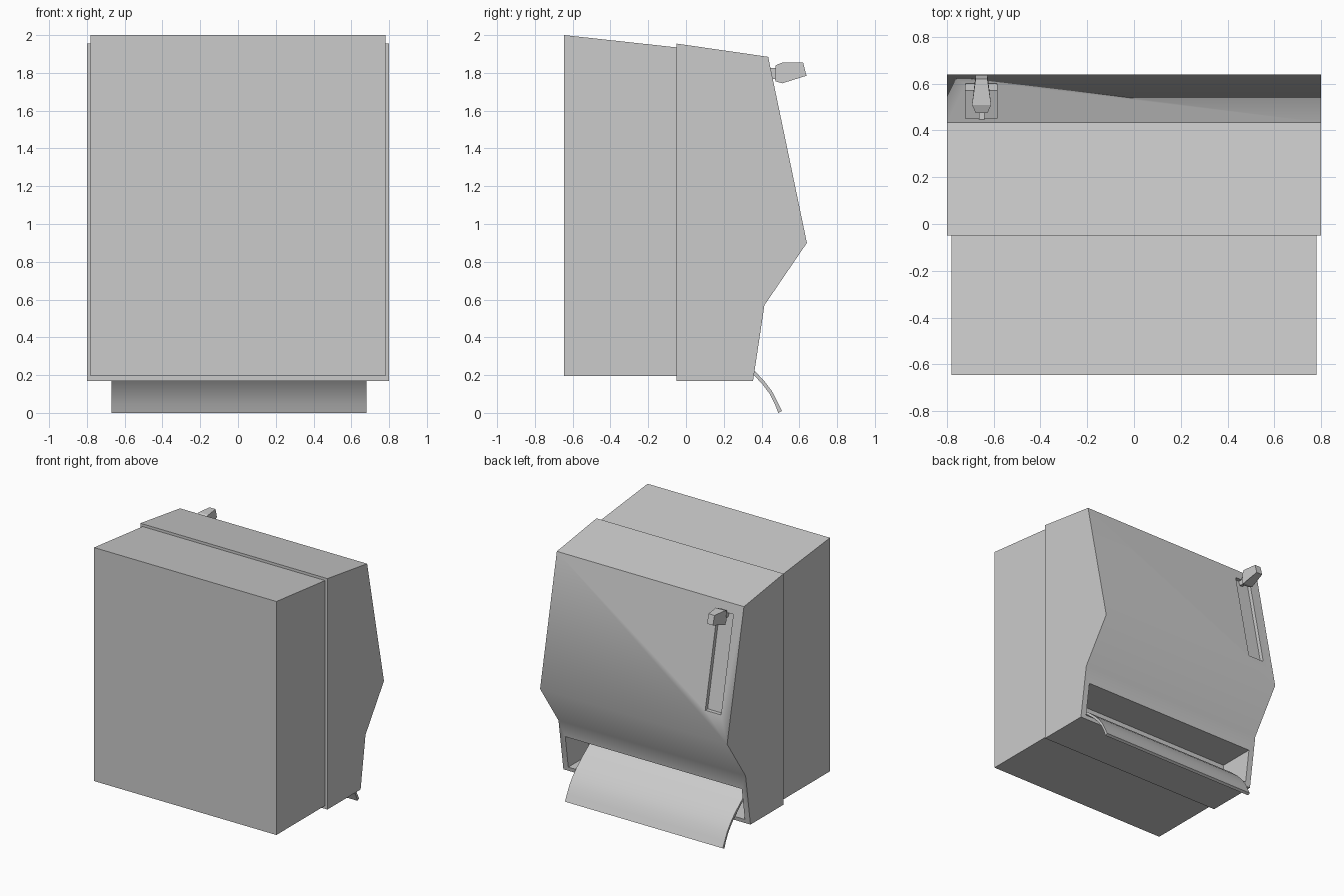
import bpy, bmesh, math

if "Cube" in bpy.data.objects:
    bpy.data.objects.remove(bpy.data.objects["Cube"])

grey = bpy.data.materials.new("light_grey")
grey.diffuse_color = (0.6, 0.6, 0.6, 1)
grey.use_nodes = True
grey.node_tree.nodes["Principled BSDF"].inputs["Base Color"].default_value = grey.diffuse_color


def extrude_profile(name, profile, x0, x1):
    """Solid made by sweeping a (y, z) outline from x0 to x1."""
    bm = bmesh.new()
    face = bm.faces.new([bm.verts.new((x0, y, z)) for y, z in profile])
    new = bmesh.ops.extrude_face_region(bm, geom=[face])["geom"]
    moved = [v for v in new if isinstance(v, bmesh.types.BMVert)]
    bmesh.ops.translate(bm, verts=moved, vec=(x1 - x0, 0, 0))
    bmesh.ops.recalc_face_normals(bm, faces=bm.faces)
    mesh = bpy.data.meshes.new(name)
    bm.to_mesh(mesh)
    bm.free()
    obj = bpy.data.objects.new(name, mesh)
    bpy.context.collection.objects.link(obj)
    mesh.materials.append(grey)
    return obj


def activate(obj):
    bpy.ops.object.select_all(action='DESELECT')
    obj.select_set(True)
    bpy.context.view_layer.objects.active = obj


def cut(obj, cutter):
    activate(obj)
    mod = obj.modifiers.new("cut", 'BOOLEAN')
    mod.operation = 'DIFFERENCE'
    mod.solver = 'EXACT'
    mod.object = cutter
    bpy.ops.object.modifier_apply(modifier=mod.name)
    bpy.data.objects.remove(cutter)


def slope_y(z):
    """Depth of the sloping upper panel at height z."""
    return 0.64 - (z - 0.9) * 0.2081


# Wall-side housing with a sloping top
extrude_profile("rear_housing", [(-0.645, 0.195), (-0.05, 0.195),
                                 (-0.05, 1.935), (-0.645, 2.0)], -0.78, 0.78)

# Slightly wider angled cover
cover = extrude_profile("cover", [(-0.05, 0.17), (0.355, 0.17), (0.415, 0.57),
                                  (0.64, 0.9), (0.435, 1.885), (-0.05, 1.955)],
                        -0.8, 0.8)

# Paper opening and lever recess
cut(cover, extrude_profile("opening_cutter", [(0.11, 0.2), (0.55, 0.2),
                                              (0.55, 0.45), (0.11, 0.45)],
                           -0.755, 0.755))
lo, hi = 1.09, 1.81
cut(cover, extrude_profile("recess_cutter", [
    (slope_y(lo) - 0.03, lo), (slope_y(lo) + 0.1, lo),
    (slope_y(hi) + 0.1, hi), (slope_y(hi) - 0.03, hi)], -0.72, -0.585))
activate(cover)
bpy.ops.object.shade_smooth_by_angle(angle=math.radians(50))

# Paper sheet curving out of the opening
upper = [(0.11, 0.40), (0.21, 0.34), (0.30, 0.275), (0.37, 0.215),
         (0.415, 0.168), (0.455, 0.115), (0.482, 0.062), (0.508, 0.01)]
lower = [(y - 0.012, z - 0.014) for y, z in upper[1:-1]]
lower = [(0.11, 0.38)] + lower + [(0.488, 0.0)]
paper = extrude_profile("paper_sheet", upper + lower[::-1], -0.67, 0.68)
activate(paper)
bpy.ops.object.shade_smooth_by_angle(angle=math.radians(30))

# Lever handle, narrowed toward both ends, and its stem
cx = -0.652
handle = extrude_profile("lever_handle", [(0.475, 1.84), (0.51, 1.855),
                                          (0.62, 1.855), (0.638, 1.785),
                                          (0.51, 1.745), (0.475, 1.755)],
                         cx - 0.041, cx + 0.041)
for v in handle.data.vertices:
    if v.co.y > 0.6 or v.co.y < 0.5:
        v.co.x = cx + (v.co.x - cx) * 0.62
extrude_profile("lever_stem", [(0.41, 1.775), (0.48, 1.765),
                               (0.48, 1.825), (0.41, 1.825)],
                cx - 0.012, cx + 0.012)
